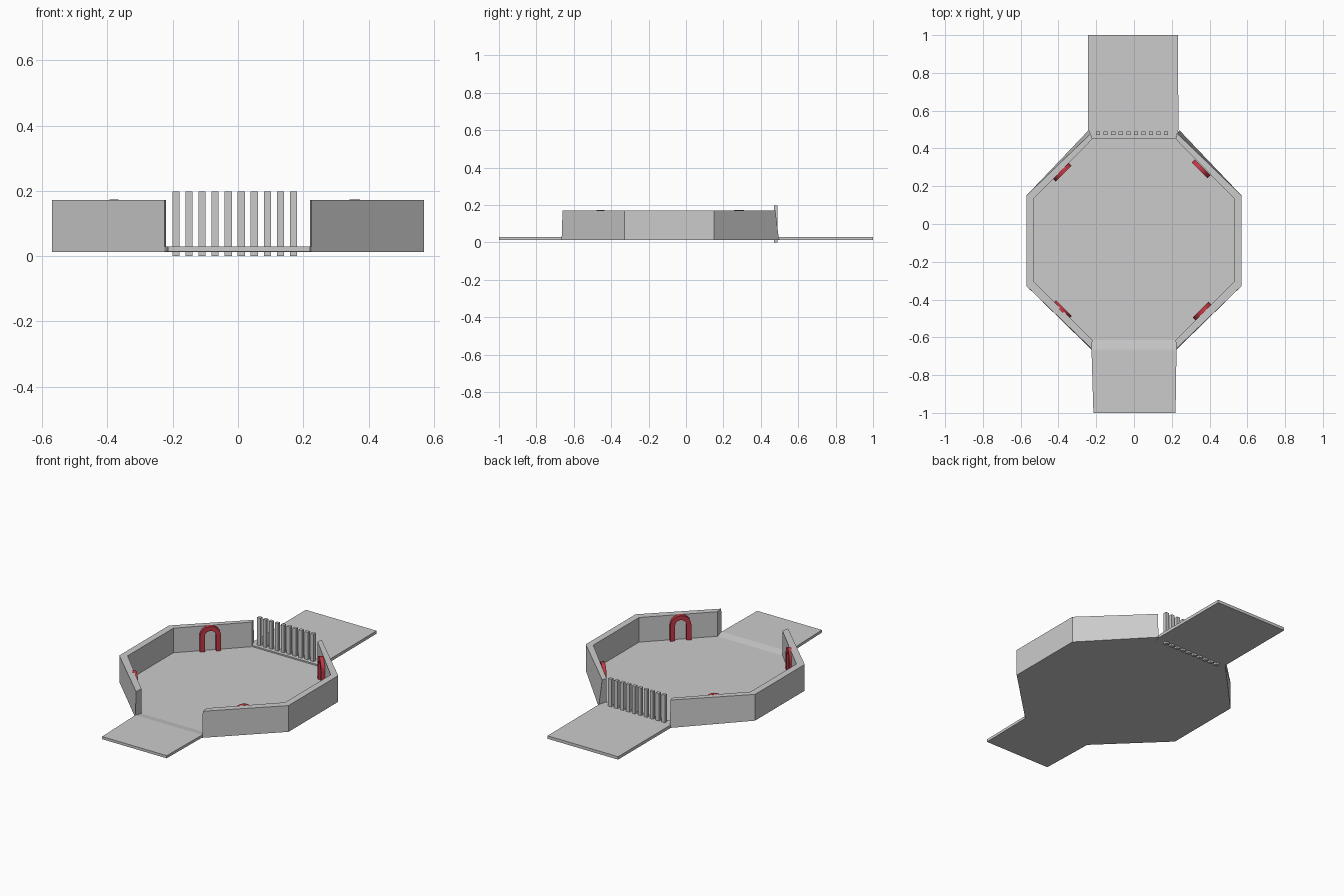
import bpy
import bmesh
import math
from mathutils import Matrix, Vector

if "Cube" in bpy.data.objects:
    bpy.data.objects.remove(bpy.data.objects["Cube"])

red = bpy.data.materials.new("red")
red.diffuse_color = (0.55, 0.04, 0.06, 1)
red.use_nodes = True
red.node_tree.nodes["Principled BSDF"].inputs["Base Color"].default_value = red.diffuse_color


def make_loft(name, bottom, top):
    """Closed solid between two matching polygons of 3D points."""
    bm = bmesh.new()
    lo = [bm.verts.new(p) for p in bottom]
    hi = [bm.verts.new(p) for p in top]
    n = len(lo)
    bm.faces.new(lo[::-1])
    bm.faces.new(hi)
    for i in range(n):
        j = (i + 1) % n
        bm.faces.new((lo[i], lo[j], hi[j], hi[i]))
    bmesh.ops.recalc_face_normals(bm, faces=bm.faces)
    mesh = bpy.data.meshes.new(name)
    bm.to_mesh(mesh)
    bm.free()
    obj = bpy.data.objects.new(name, mesh)
    bpy.context.collection.objects.link(obj)
    return obj


def prism(name, pts, z0, z1):
    return make_loft(name, [(x, y, z0) for x, y in pts], [(x, y, z1) for x, y in pts])


BASE, FLOOR, RAMP, WALL = 0.012, 0.022, 0.03, 0.172

# arena floor
inner = [(0.22, -0.615), (0.53, -0.305), (0.53, 0.135), (0.22, 0.45)]
prism("arena_floor", inner + [(-x, y) for x, y in reversed(inner)], BASE, FLOOR)

# two side walls, foot flared at the gate end
outer_top = [(0.23, 0.478), (0.57, 0.15), (0.57, -0.328), (0.225, -0.66)]
outer_low = [(0.24, 0.497), (0.57, 0.15), (0.57, -0.328), (0.225, -0.665)]
for side, name in ((1, "right_wall"), (-1, "left_wall")):
    make_loft(name,
              [(side * x, y, BASE) for x, y in inner + outer_low],
              [(side * x, y, WALL) for x, y in inner + outer_top])

# front threshold sloping from the ramp to the floor
make_loft("front_threshold",
          [(-0.22, -0.615, BASE), (0.22, -0.615, BASE), (0.225, -0.665, BASE), (-0.225, -0.665, BASE)],
          [(-0.22, -0.615, FLOOR), (0.22, -0.615, FLOOR), (0.225, -0.665, RAMP), (-0.225, -0.665, RAMP)])

# entry plates
prism("front_plate", [(-0.215, -1), (0.22, -1), (0.225, -0.665), (-0.225, -0.665)], 0.014, RAMP)
prism("back_plate", [(-0.22, 0.45), (0.22, 0.45), (0.235, 0.5), (0.233, 1), (-0.243, 1), (-0.243, 0.5)],
      BASE, RAMP)

# gate bars
for i in range(10):
    x = -0.19 + 0.04 * i
    prism(f"gate_bar_{i + 1}",
          [(x - 0.011, 0.47), (x + 0.011, 0.47), (x + 0.011, 0.49), (x - 0.011, 0.49)], 0, 0.198)


def half_round(r, z, steps=12):
    return [(r * math.cos(math.pi * i / steps), z + r * math.sin(math.pi * i / steps))
            for i in range(steps + 1)]


# red arches on the diagonal walls
R_OUT, R_IN, DEPTH, SPRING = 0.059, 0.032, 0.022, 0.115
profile = ([(R_OUT, FLOOR)] + half_round(R_OUT, SPRING) + [(-R_OUT, FLOOR), (-R_IN, FLOOR)]
           + half_round(R_IN, SPRING)[::-1] + [(R_IN, FLOOR)])
arches = {
    "back_right_arch": (0.356, 0.292, -45),
    "back_left_arch": (-0.38, 0.275, 45),
    "front_left_arch": (-0.38, -0.453, -45),
    "front_right_arch": (0.36, -0.461, 45),
}
for name, (x, y, angle) in arches.items():
    arch = make_loft(name, [(u, -DEPTH / 2, z) for u, z in profile],
                     [(u, DEPTH / 2, z) for u, z in profile])
    arch.data.transform(Matrix.Translation(Vector((x, y, 0)))
                        @ Matrix.Rotation(math.radians(angle), 4, 'Z'))
    arch.data.materials.append(red)
